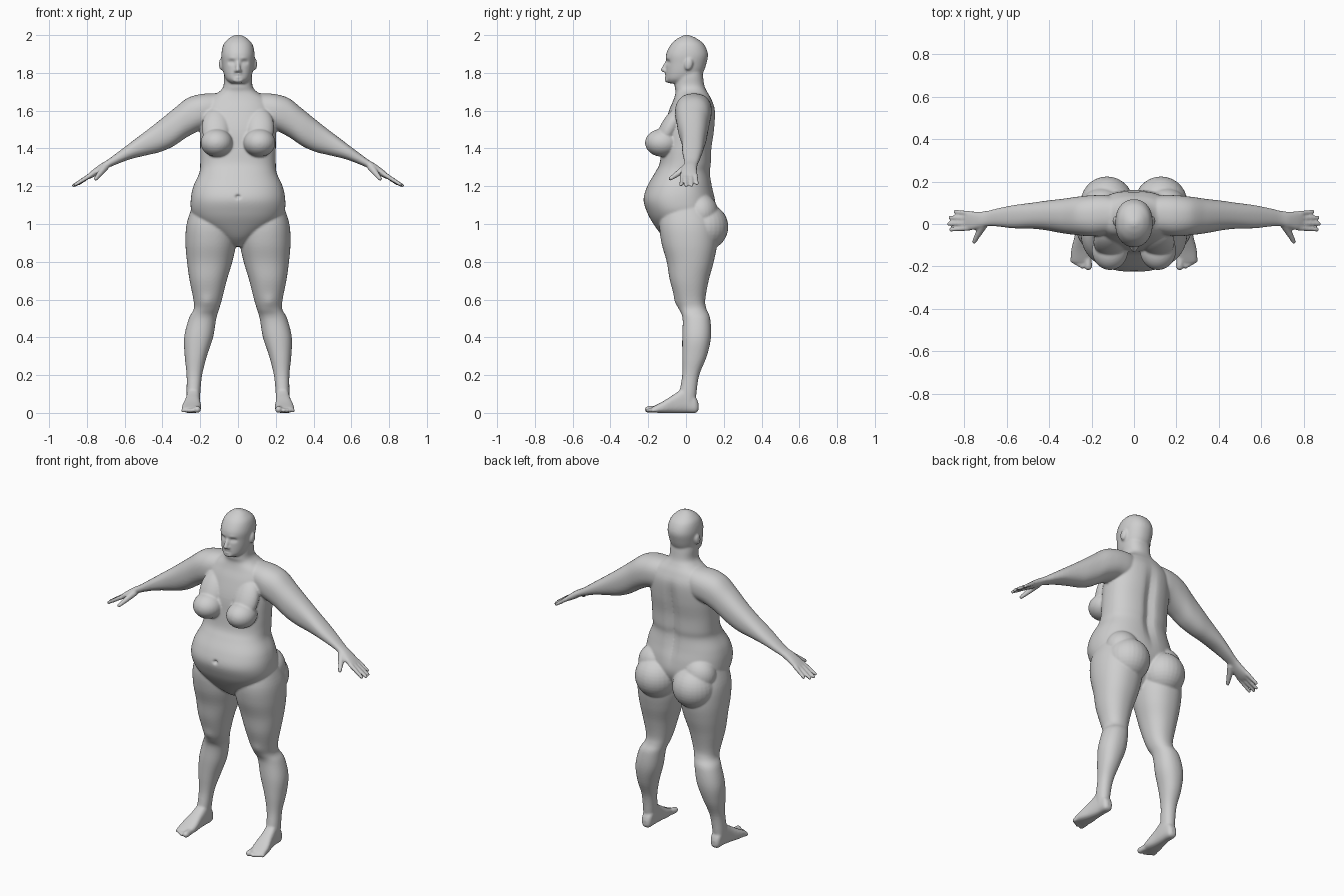
import bpy
import bmesh
from math import cos, sin, pi, exp
from mathutils import Vector, Matrix

default_cube = bpy.data.objects.get("Cube")
if default_cube:
    bpy.data.objects.remove(default_cube, do_unlink=True)

bm = bmesh.new()
BOTH_SIDES = (1, -1)
VOXEL = 0.006


def spline(rows, steps=5):
    """Catmull-Rom interpolation between measured cross-sections."""
    result = []
    for i in range(len(rows) - 1):
        before, start = rows[max(i - 1, 0)], rows[i]
        end, after = rows[i + 1], rows[min(i + 2, len(rows) - 1)]
        for step in range(steps):
            t = step / steps
            result.append([
                b + 0.5 * t * (c - a + t * (2 * a - 5 * b + 4 * c - d
                                            + t * (3 * (b - c) + d - a)))
                for a, b, c, d in zip(before, start, end, after)])
    result.append(list(rows[-1]))
    return result


def skin_rings(rings, sides):
    """Bridge rings of points into a closed surface on the given sides."""
    made = []
    for side in sides:
        loops = [[bm.verts.new((p[0] * side, p[1], p[2])) for p in ring] for ring in rings]
        for lower, upper in zip(loops, loops[1:]):
            count = len(lower)
            for k in range(count):
                n = (k + 1) % count
                bm.faces.new((lower[k], lower[n], upper[n], upper[k]))
        bm.faces.new(loops[0])
        bm.faces.new(loops[-1])
        made += [vert for loop in loops for vert in loop]
    return made


def rounded(value, power):
    return (1 if value >= 0 else -1) * abs(value) ** (2 / power)


def loft(axis, rows, sides=(1,), power=2.2, segments=48):
    """Skin superellipse rings; each row is position, low, high, low, high."""
    first, second = [i for i in range(3) if i != axis]
    rings = []
    for position, low_a, high_a, low_b, high_b in spline(rows):
        ring = []
        for k in range(segments):
            angle = 2 * pi * k / segments
            co = Vector()
            co[axis] = position
            co[first] = (low_a + high_a) / 2 + (high_a - low_a) / 2 * rounded(cos(angle), power)
            co[second] = (low_b + high_b) / 2 + (high_b - low_b) / 2 * rounded(sin(angle), power)
            ring.append(co)
        rings.append(ring)
    return skin_rings(rings, sides)


def ball_ring(latitude, segments):
    """Ring of a unit ball at a latitude given in units of a right angle."""
    width, height = cos(latitude * pi / 2), sin(latitude * pi / 2)
    turns = [2 * pi * k / segments for k in range(segments)]
    return [Vector((width * cos(a), width * sin(a), height)) for a in turns]


def blob(center, radii, tilt=0.0):
    """Ellipsoid, mirrored when it is off the centre line."""
    shape = Matrix.Rotation(tilt, 3, "X") @ Matrix.Diagonal(radii)
    rings = [[Vector(center) + shape @ p for p in ball_ring(i / 9, 28)]
             for i in range(-8, 9)]
    skin_rings(rings, BOTH_SIDES if center[0] else (1,))


def tube(start, end, start_radius, end_radius):
    """Tapered limb with round ends, mirrored when off the centre line."""
    start, end = Vector(start), Vector(end)
    turn = (end - start).to_track_quat("Z", "Y")
    rings = [[start + turn @ p * start_radius for p in ball_ring(i / 5, 16)]
             for i in range(-4, 1)]
    rings += [[end + turn @ p * end_radius for p in ball_ring(i / 5, 16)]
              for i in range(5)]
    skin_rings(rings, BOTH_SIDES if end.x else (1,))


def symmetric(rows):
    return [(z, -half, half, front, back) for z, half, front, back in rows]


# Torso and neck: height, half width, front, back
torso = loft(2, symmetric([
    (.88, .03, -.06, .05), (.93, .10, -.12, .09), (1.0, .205, -.172, .14),
    (1.06, .245, -.205, .16), (1.13, .25, -.225, .155), (1.2, .236, -.205, .14),
    (1.27, .205, -.165, .13), (1.32, .2, -.14, .135), (1.4, .2, -.13, .138),
    (1.5, .2, -.12, .152), (1.6, .19, -.09, .155), (1.66, .16, -.065, .135),
    (1.7, .1, -.055, .112), (1.73, .077, -.06, .098), (1.78, .075, -.055, .09),
    (1.82, .07, -.04, .085)]), power=2.35, segments=80)

# Spine furrow
for vert in torso:
    if vert.co.y > .05:
        vert.co.y -= .02 * exp(-(vert.co.x / .03) ** 2) * exp(-((vert.co.z - 1.36) / .22) ** 4)

# Breasts and buttocks
blob((.113, -.125, 1.43), (.085, .092, .074))
blob((.115, -.085, 1.51), (.076, .05, .12), tilt=-.5)
blob((.127, .098, .985), (.125, .126, .125))
blob((.15, .08, 1.06), (.1, .09, .1))

# Legs: height, inner, outer, front, back
loft(2, [
    (1.1, .04, .24, -.12, .12), (1.0, .012, .272, -.14, .16),
    (.9, .01, .278, -.13, .165), (.8, .03, .27, -.102, .147),
    (.7, .06, .256, -.085, .12), (.6, .085, .236, -.055, .102),
    (.55, .1, .234, -.036, .108), (.5, .115, .26, -.018, .128),
    (.4, .132, .285, -.02, .132), (.3, .165, .282, -.02, .11),
    (.2, .19, .272, -.02, .07), (.1, .2, .272, -.035, .055),
    (.04, .205, .268, -.03, .05)], BOTH_SIDES)

# Feet: depth, inner, outer, sole, instep
loft(1, [
    (.066, .22, .25, .015, .05), (.05, .205, .264, 0, .085),
    (.0, .2, .27, 0, .135), (-.06, .2, .28, -.001, .1),
    (-.12, .196, .295, -.001, .062), (-.165, .202, .296, .002, .038),
    (-.18, .21, .29, .006, .03)], BOTH_SIDES, power=2.8)

# Toes, big to little
tube((.218, -.16, .02), (.215, -.2, .018), .019, .018)
for toe in range(4):
    x = .243 + .0155 * toe
    tube((x - .004, -.15, .018), (x, -.2 + .009 * toe, .013), .013, .0115)

# Arms: distance from centre, front, back, underside, top
loft(0, [
    (.06, -.04, .12, 1.52, 1.695), (.13, -.05, .135, 1.51, 1.692),
    (.2, -.058, .135, 1.495, 1.687), (.27, -.052, .128, 1.46, 1.665),
    (.34, -.043, .118, 1.413, 1.61), (.41, -.03, .11, 1.382, 1.553),
    (.48, -.022, .1, 1.365, 1.498), (.57, -.02, .088, 1.343, 1.43),
    (.64, -.012, .074, 1.317, 1.377), (.69, -.01, .062, 1.295, 1.34),
    (.73, -.02, .058, 1.268, 1.316), (.77, -.03, .06, 1.246, 1.286),
    (.797, -.024, .054, 1.236, 1.262)], BOTH_SIDES, power=2.3)

# Fingers and thumb
fingers = [(.05, .058, .842, 1.214), (.027, .03, .865, 1.204),
           (.003, .001, .872, 1.203), (-.02, -.027, .862, 1.208)]
for base_y, tip_y, tip_x, tip_z in fingers:
    tube((.78, base_y, 1.259), (tip_x, tip_y, tip_z), .0125, .0095)
tube((.705, .0, 1.3), (.735, -.05, 1.262), .02, .015)
tube((.735, -.05, 1.262), (.752, -.083, 1.24), .0145, .011)

# Head: height, half width, front, back
loft(2, symmetric([
    (1.745, .04, -.092, .02), (1.765, .063, -.106, .06),
    (1.8, .077, -.107, .09), (1.85, .085, -.105, .108),
    (1.9, .088, -.105, .116), (1.95, .077, -.08, .096),
    (1.98, .052, -.048, .06), (1.995, .028, -.02, .03),
    (2.001, .01, -.005, .012)]))

# Nose, chin and ears
tube((0, -.1, 1.86), (0, -.12, 1.817), .009, .0135)
blob((.012, -.11, 1.811), (.0095, .011, .009))
blob((0, -.098, 1.762), (.03, .014, .014))
blob((.088, .014, 1.846), (.013, .022, .033), tilt=-.2)

# Fuse the parts into one skin
rough = bpy.data.meshes.new("rough_body")
bmesh.ops.recalc_face_normals(bm, faces=bm.faces)
bm.to_mesh(rough)
bm.free()
body = bpy.data.objects.new("body", rough)
bpy.context.scene.collection.objects.link(body)
remesh = body.modifiers.new("fuse_parts", "REMESH")
remesh.mode = "VOXEL"
remesh.voxel_size = VOXEL
graph = bpy.context.evaluated_depsgraph_get()
skin = bpy.data.meshes.new_from_object(body.evaluated_get(graph))
body.modifiers.remove(remesh)
body.data = skin
bpy.data.meshes.remove(rough)
skin.name = "body"
front_verts = [v for v in skin.vertices if v.co.y < 0 and abs(v.co.x) < .25]


def press(center, radii, push):
    """Soft push along y on both sides; positive goes into the front."""
    for vert in front_verts:
        dz = (vert.co.z - center[2]) / radii[2]
        if abs(dz) < 2:
            dx = (abs(vert.co.x) - center[0]) / radii[0]
            dy = (vert.co.y - center[1]) / radii[1]
            distance = dx * dx + dy * dy + dz * dz
            if distance < 4:
                vert.co.y += push * exp(-1.5 * distance)


# Navel, eye sockets, eyes, brows, lips and knees
press((0, -.222, 1.145), (.013, .04, .01), .022)
press((.034, -.095, 1.857), (.021, .04, .013), .014)
press((.034, -.09, 1.855), (.011, .04, .007), -.006)
press((.03, -.1, 1.878), (.024, .04, .008), -.004)
press((0, -.106, 1.791), (.024, .03, .006), -.007)
press((0, -.106, 1.777), (.021, .03, .006), -.007)
press((0, -.106, 1.784), (.026, .03, .004), .005)
press((.165, -.045, .59), (.04, .06, .045), -.008)

# Soften the joins
soften = body.modifiers.new("soften_joins", "SMOOTH")
soften.factor = 0.5
soften.iterations = 5
skin.shade_smooth()

# Skin colour
grey = bpy.data.materials.new("plain_grey")
grey.use_nodes = True
colour = (0.62, 0.62, 0.62, 1)
grey.diffuse_color = colour
grey.node_tree.nodes["Principled BSDF"].inputs["Base Color"].default_value = colour
skin.materials.clear()
skin.materials.append(grey)
